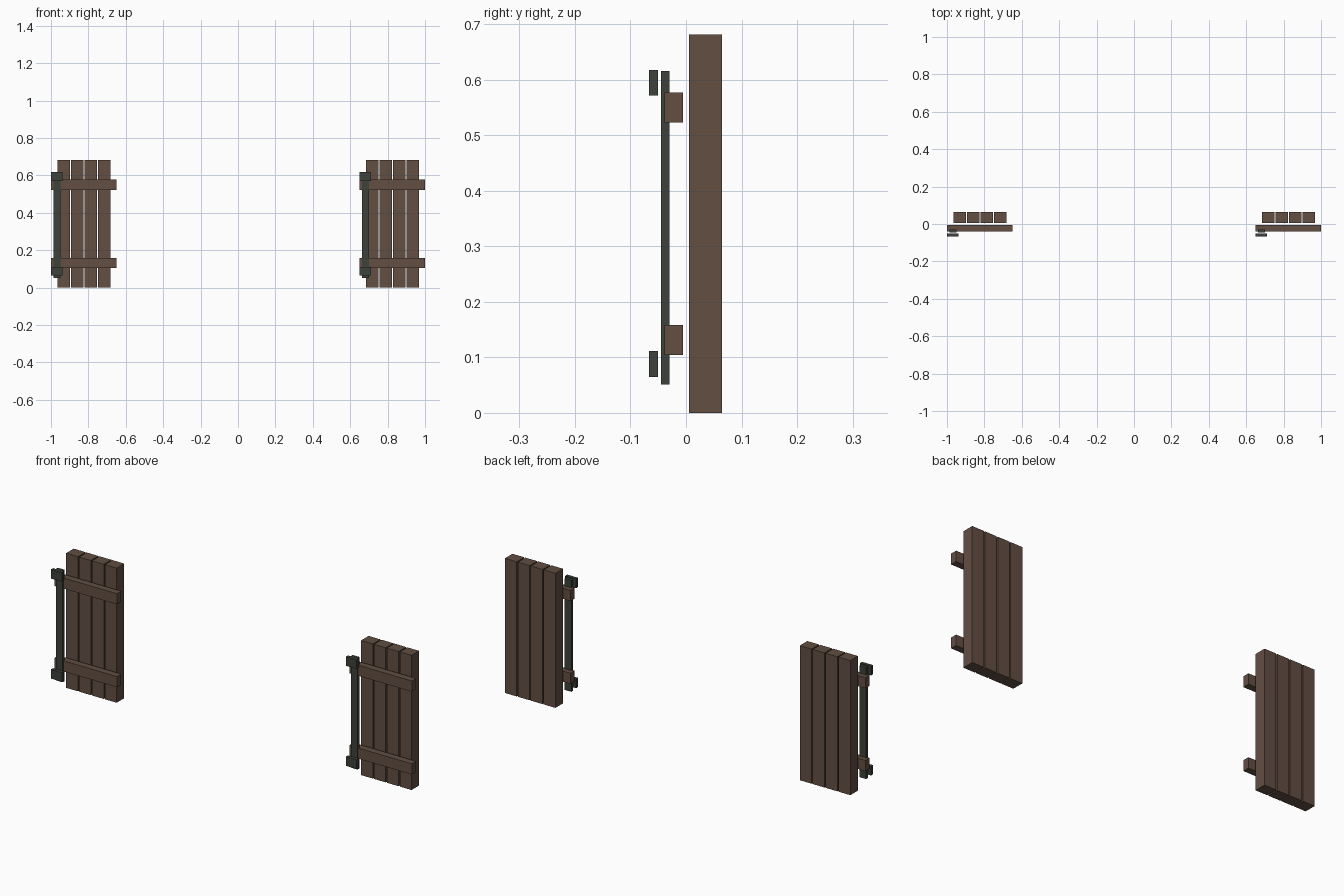
import bpy
import bmesh
from mathutils import Vector

if "Cube" in bpy.data.objects:
    bpy.data.objects.remove(bpy.data.objects["Cube"])


def material(name, rgb):
    m = bpy.data.materials.new(name)
    m.diffuse_color = (*rgb, 1.0)
    m.use_nodes = True
    m.node_tree.nodes["Principled BSDF"].inputs["Base Color"].default_value = m.diffuse_color
    return m


wood = material("dark_brown_wood", (0.122, 0.077, 0.055))
iron = material("dark_grey_iron", (0.047, 0.053, 0.043))


def box(name, lo, hi, mat):
    """Axis-aligned box between two corners."""
    lo, hi = Vector(lo), Vector(hi)
    centre, size = (lo + hi) / 2, hi - lo
    bm = bmesh.new()
    bmesh.ops.create_cube(bm, size=1.0)
    bmesh.ops.scale(bm, vec=size, verts=bm.verts)
    mesh = bpy.data.meshes.new(name)
    bm.to_mesh(mesh)
    bm.free()
    mesh.materials.append(mat)
    ob = bpy.data.objects.new(name, mesh)
    ob.location = centre
    bpy.context.collection.objects.link(ob)


# Two identical shutters; x0 is the left end of each one's rails
for side, x0 in (("left", -1.0), ("right", 0.65)):
    # Four upright planks
    for i in range(4):
        x = x0 + 0.035 + i * 0.0722
        box(f"{side}_plank_{i + 1}", (x, 0.005, 0), (x + 0.066, 0.065, 0.681), wood)

    # Cross rails on the front
    for level, z in (("lower", 0.104), ("upper", 0.523)):
        box(f"{side}_{level}_rail", (x0, -0.039, z), (x0 + 0.35, -0.005, z + 0.054), wood)

    # Iron hinge bar and its end brackets
    box(f"{side}_hinge_bar", (x0 + 0.013, -0.045, 0.051), (x0 + 0.050, -0.030, 0.615), iron)
    for level, z in (("lower", 0.065), ("upper", 0.571)):
        box(f"{side}_{level}_bracket", (x0, -0.067, z), (x0 + 0.061, -0.050, z + 0.046), iron)
